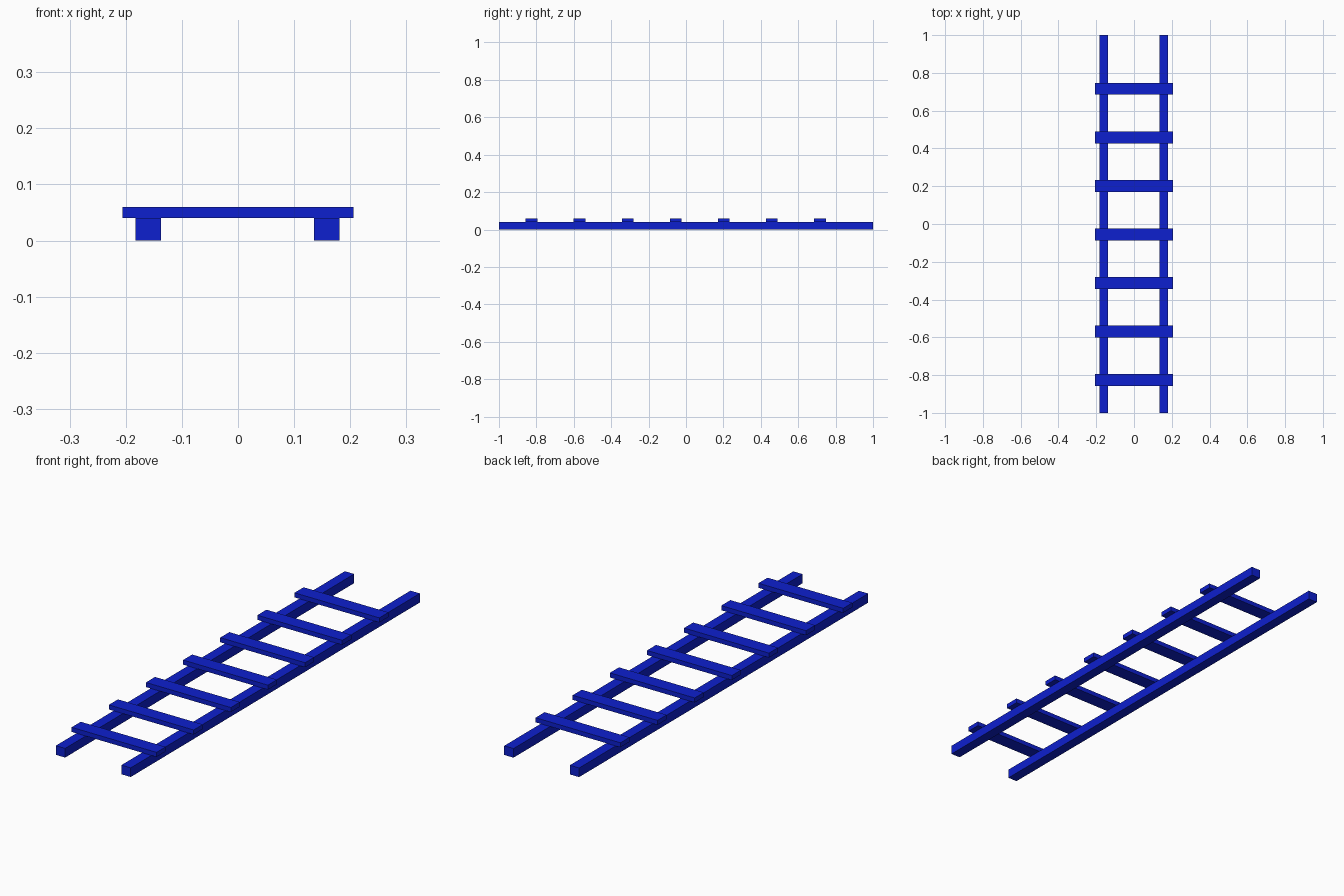
import bpy

cube = bpy.data.objects.get("Cube")
if cube:
    bpy.data.objects.remove(cube, do_unlink=True)

BLUE = (0.004, 0.014, 0.62, 1.0)
blue = bpy.data.materials.new("blue paint")
blue.use_nodes = True
blue.diffuse_color = BLUE
blue.node_tree.nodes["Principled BSDF"].inputs["Base Color"].default_value = BLUE


def box(name, centre, size):
    bpy.ops.mesh.primitive_cube_add(size=1, location=centre)
    obj = bpy.context.object
    obj.name = name
    obj.scale = size
    bpy.ops.object.transform_apply(location=False, rotation=False, scale=True)
    obj.data.materials.append(blue)
    return obj


RAIL_HEIGHT = 0.04
RUNG_HEIGHT = 0.02

# Two long side rails
for name, x in (("right_rail", -0.16), ("left_rail", 0.158)):
    box(name, (x, 0, RAIL_HEIGHT / 2), (0.045, 2, RAIL_HEIGHT))

# Seven flat rungs resting on the rails
for i in range(7):
    y = -0.826 + i * 0.257
    box(f"rung_{i + 1}", (0, y, RAIL_HEIGHT + RUNG_HEIGHT / 2), (0.411, 0.063, RUNG_HEIGHT))
